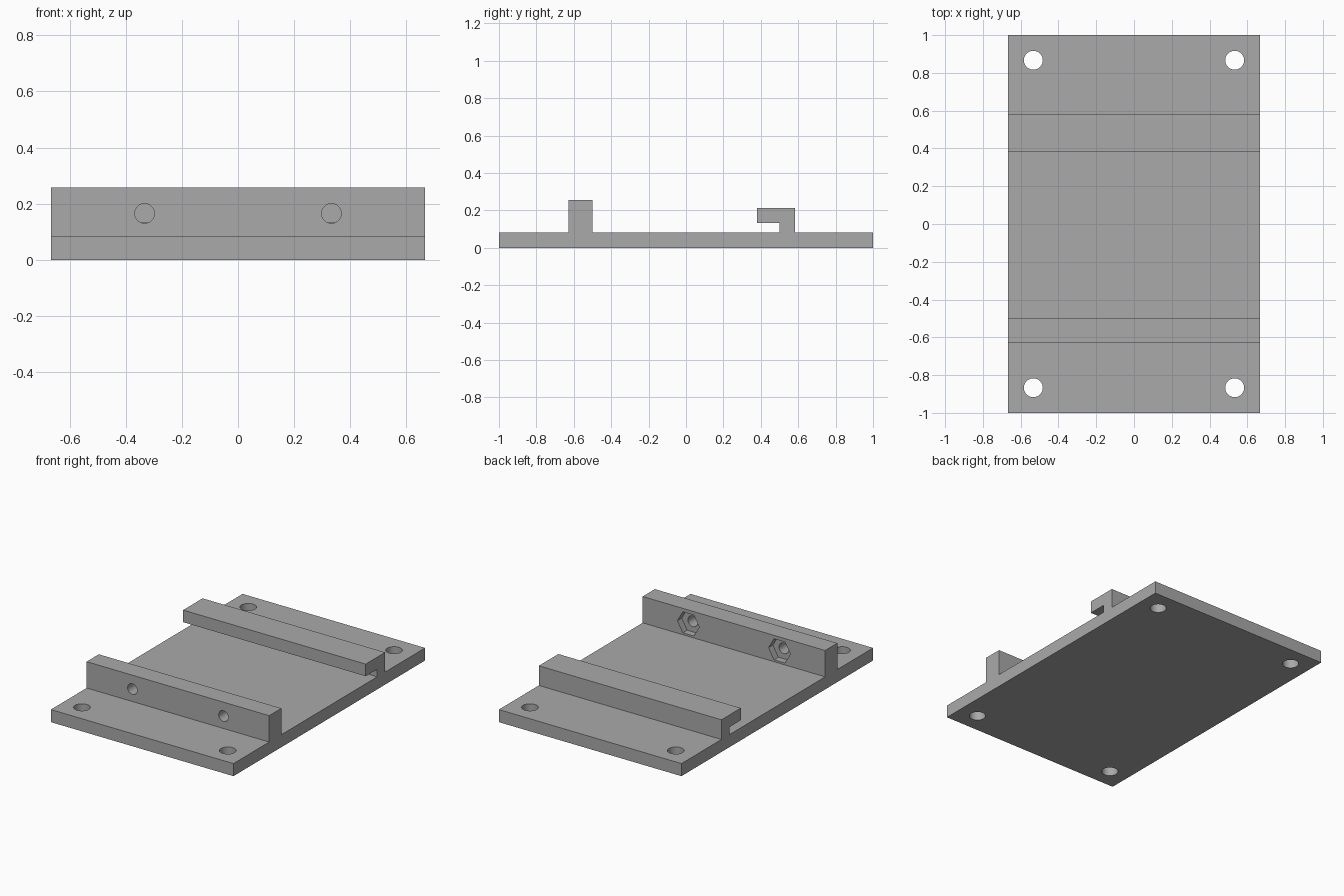
import bpy, math

cube = bpy.data.objects.get("Cube")
if cube:
    bpy.data.objects.remove(cube, do_unlink=True)

HALF_WIDTH = 0.667
BASE = 0.083

grey = bpy.data.materials.new("plain grey")
grey.use_nodes = True
colour = (0.4, 0.4, 0.4, 1)
grey.diffuse_color = colour
grey.node_tree.nodes["Principled BSDF"].inputs["Base Color"].default_value = colour


def extrude_profile(name, profile):
    """Sweep a closed (y, z) outline across the full width."""
    n = len(profile)
    verts = [(x, y, z) for x in (-HALF_WIDTH, HALF_WIDTH) for y, z in profile]
    faces = [tuple(reversed(range(n))), tuple(range(n, 2 * n))]
    faces += [(i, (i + 1) % n, (i + 1) % n + n, i + n) for i in range(n)]
    mesh = bpy.data.meshes.new(name)
    mesh.from_pydata(verts, [], faces)
    mesh.materials.append(grey)
    obj = bpy.data.objects.new(name, mesh)
    bpy.context.collection.objects.link(obj)
    return obj


def cut(target, name, location, radius, depth, sides=48, rotation=(0, 0, 0)):
    """Subtract a prism from the target and remove the cutter."""
    bpy.ops.mesh.primitive_cylinder_add(vertices=sides, radius=radius, depth=depth,
                                        location=location, rotation=rotation)
    cutter = bpy.context.object
    cutter.name = name
    cutter.hide_render = True
    cutter.data.materials.append(grey)
    mod = target.modifiers.new(name, "BOOLEAN")
    mod.operation = "DIFFERENCE"
    mod.solver = "EXACT"
    mod.object = cutter
    bpy.ops.object.select_all(action="DESELECT")
    bpy.context.view_layer.objects.active = target
    target.select_set(True)
    bpy.ops.object.modifier_apply(modifier=mod.name)
    bpy.data.objects.remove(cutter, do_unlink=True)


# One-piece bracket: base plate, upright front wall and overhanging rear hook
bracket = extrude_profile("mounting_bracket", [
    (-1, 0), (1, 0), (1, BASE),
    (0.583, BASE), (0.583, 0.213), (0.38, 0.213), (0.38, 0.133), (0.5, 0.133), (0.5, BASE),
    (-0.5, BASE), (-0.5, 0.257), (-0.627, 0.257), (-0.627, BASE),
    (-1, BASE)])

# Corner mounting holes through the base
for x in (-0.533, 0.533):
    for y in (-0.867, 0.867):
        cut(bracket, "corner_hole", (x, y, BASE / 2), 0.05, 0.3)

# Screw holes through the wall, with hexagonal nut pockets on its inner side
POCKET = 0.045
for x in (-0.333, 0.333):
    cut(bracket, "screw_hole", (x, -0.565, 0.165), 0.035, 0.3, rotation=(math.pi / 2, 0, 0))
    # The thirty degree turn puts two hexagon corners level along x
    cut(bracket, "nut_pocket", (x, -0.5, 0.165), 0.08, POCKET * 2, 6,
        (math.pi / 2, math.radians(30), 0))

# Smooth hole walls, sharp edges everywhere else
bpy.ops.object.shade_smooth_by_angle(angle=math.radians(30))
